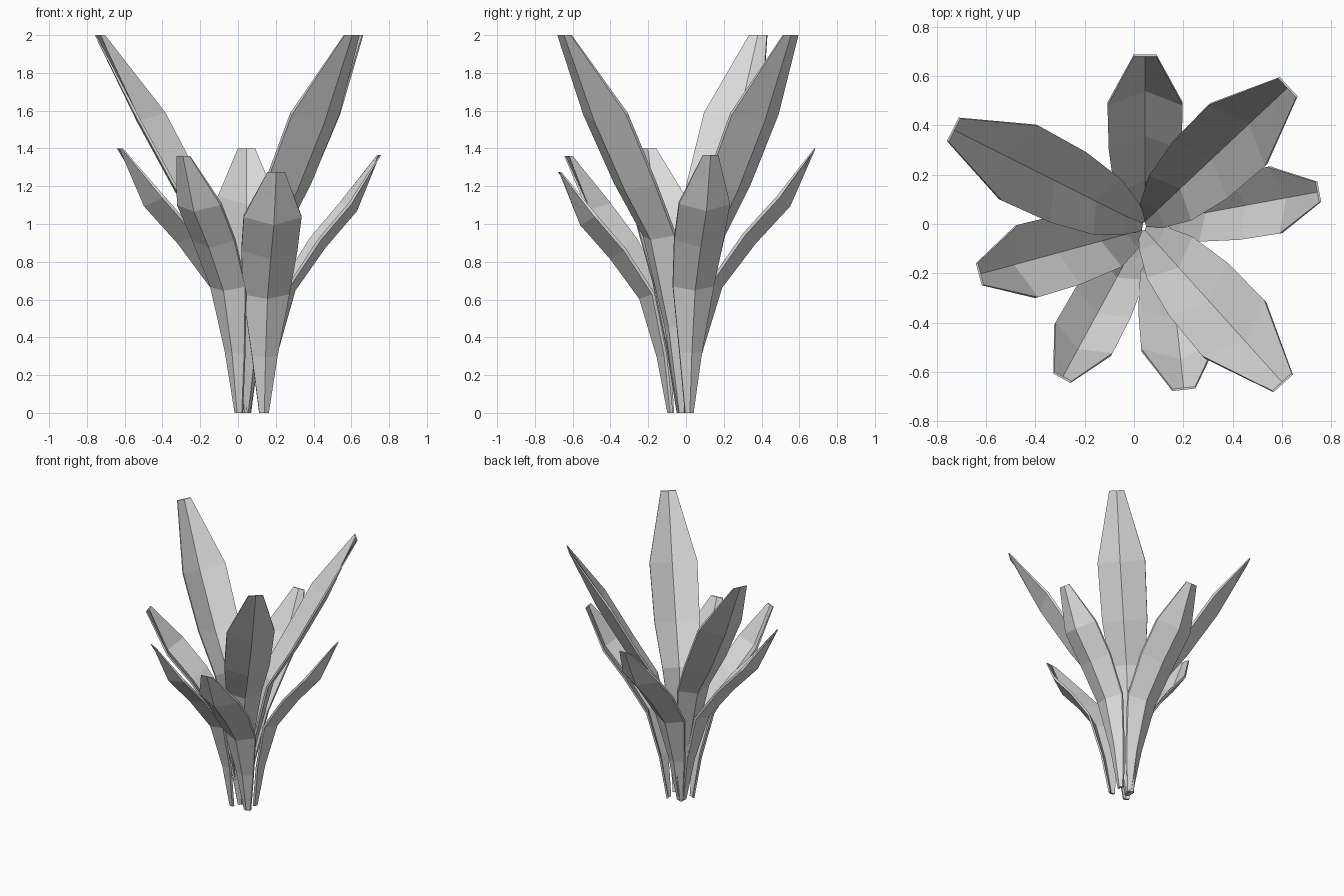
import bpy, bmesh
from mathutils import Vector

cube = bpy.data.objects.get("Cube")
if cube:
    bpy.data.objects.remove(cube, do_unlink=True)

mat = bpy.data.materials.new("leaf_grey")
mat.use_nodes = True
GREY = (0.7, 0.7, 0.7, 1)
mat.diffuse_color = GREY
mat.node_tree.nodes["Principled BSDF"].inputs["Base Color"].default_value = GREY

# leaf rows: share of reach, share of height, full width, thickness
SHORT = [(0, 0, .05, .016), (.08, .235, .135, .016), (.22, .485, .245, .016),
         (.485, .66, .295, .016), (.753, .8, .305, .016), (1, 1, .092, .008)]
TALL = [(0, 0, .05, .016), (.08, .23, .14, .016), (.22, .465, .25, .016),
        (.435, .60, .32, .016), (.692, .782, .338, .016), (1, 1, .106, .008)]
FOLD = 0.12  # keel depth relative to width


def leaf(name, rows, base, tip, height, breadth=1.0):
    """Bent blade with a keel along its back, swept through six-point rings."""
    foot = Vector((*base, 0))
    reach = Vector((*tip, 0)) - foot
    out = reach.normalized()
    side = Vector((-out.y, out.x, 0))
    up = Vector((0, 0, 1))
    spine = [foot + reach * r + up * (height * h) for r, h, w, t in rows]
    bm = bmesh.new()
    rings = []
    last = len(rows) - 1
    for i, (r, h, w, thick) in enumerate(rows):
        # the back faces outward and down; both ends are cut level
        if i in (0, last):
            back = out
        else:
            t = (spine[i + 1] - spine[i - 1]).normalized()
            back = out * t.z - up * t.dot(out)
        half = side * (w * breadth / 2)
        # the fold flattens out at the tip
        fold = back * (w * breadth * FOLD * (i < last))
        outer = [spine[i] - half - fold, spine[i] + fold, spine[i] + half - fold]
        shift = back * (thick / 2)
        ring = [p + shift for p in outer] + [p - shift for p in reversed(outer)]
        rings.append([bm.verts.new(p) for p in ring])
    for a, b in zip(rings, rings[1:]):
        for k in range(6):
            n = (k + 1) % 6
            bm.faces.new((a[k], a[n], b[n], b[k]))
    # end caps, one quad for each half of the fold
    for ring in (rings[0], rings[-1]):
        bm.faces.new((ring[0], ring[1], ring[4], ring[5]))
        bm.faces.new((ring[1], ring[2], ring[3], ring[4]))
    bmesh.ops.recalc_face_normals(bm, faces=bm.faces)
    mesh = bpy.data.meshes.new(name)
    bm.to_mesh(mesh)
    bm.free()
    mesh.materials.append(mat)
    obj = bpy.data.objects.new(name, mesh)
    bpy.context.collection.objects.link(obj)


# tall leaves
leaf("tall_leaf_back_left", TALL, (.045, .01), (.624, .554), 2.0)
leaf("tall_leaf_front_left", TALL, (.045, -.025), (.602, -.643), 2.0)
leaf("tall_leaf_back_right", TALL, (.03, 0), (-.731, .382), 2.0)

# short leaves
leaf("short_leaf_back", SHORT, (.045, .01), (.045, .682), 1.40)
leaf("short_leaf_left", SHORT, (.14, .018), (.747, .13), 1.365, .9)
leaf("short_leaf_front", SHORT, (.138, -.085), (.202, -.668), 1.275, 1.01)
leaf("short_leaf_front_right", SHORT, (.002, -.085), (-.29, -.622), 1.36, .86)
leaf("short_leaf_right", SHORT, (.03, -.025), (-.625, -.203), 1.40)
